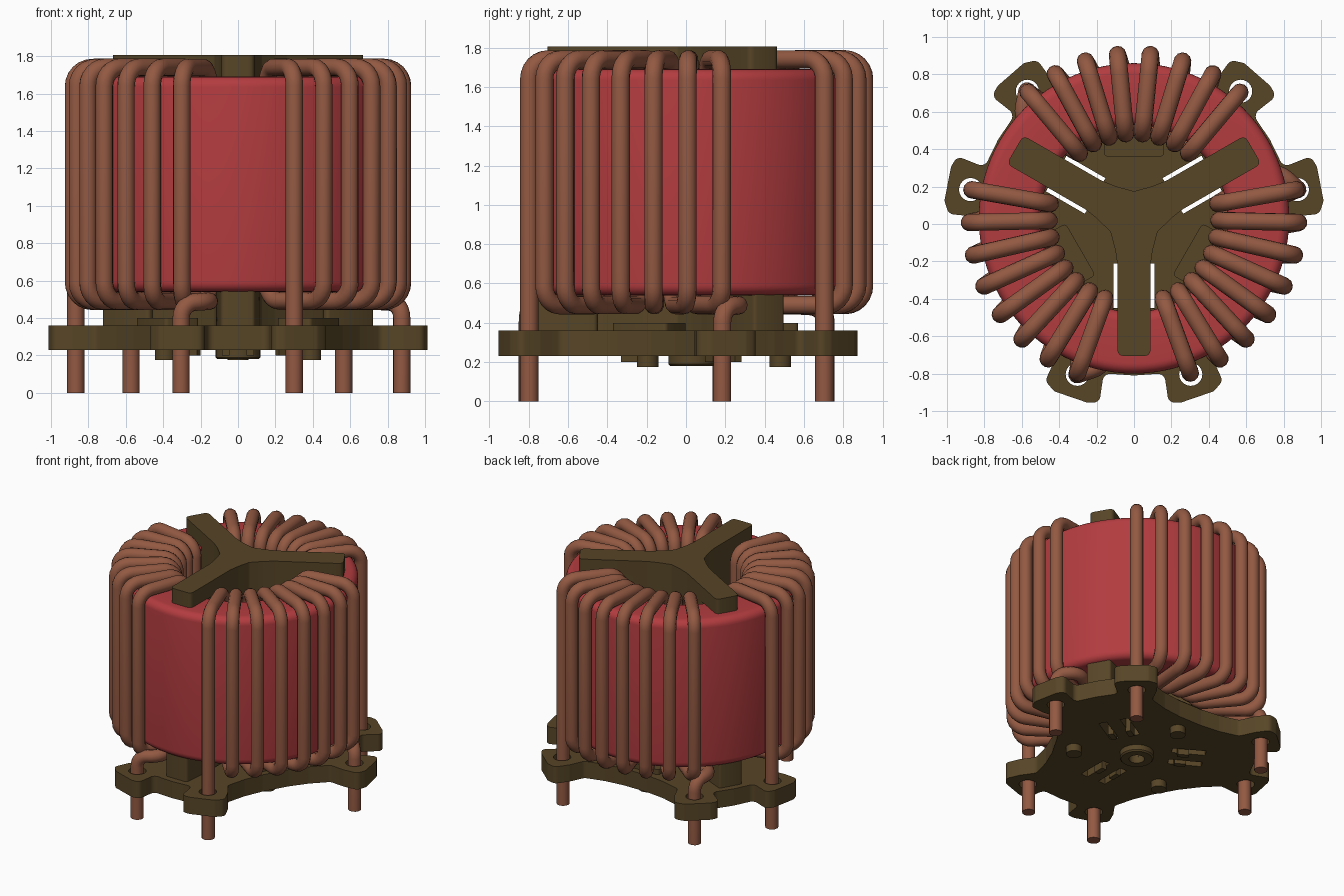
import bpy, bmesh, math
from mathutils import Vector

if "Cube" in bpy.data.objects:
    bpy.data.objects.remove(bpy.data.objects["Cube"])

CY = 0.03                      # centre of the toroid in y
ARMS = (30, 150, 270)          # holder arm directions
COILS = (90, 210, 330)         # winding centre directions


def material(name, rgb):
    m = bpy.data.materials.new(name)
    m.diffuse_color = (*rgb, 1)
    m.use_nodes = True
    m.node_tree.nodes["Principled BSDF"].inputs["Base Color"].default_value = m.diffuse_color
    return m


COPPER = material("copper", (0.29, 0.10, 0.055))
RED = material("red_coating", (0.45, 0.045, 0.05))
OLIVE = material("olive_plastic", (0.095, 0.06, 0.02))


def polar(a, r, z=0.0):
    a = math.radians(a)
    return Vector((r * math.cos(a), CY + r * math.sin(a), z))


def local(a, v, u, z=0.0):
    """Point u along direction a and v sideways (anticlockwise)."""
    a = math.radians(a)
    return Vector((u * math.cos(a) - v * math.sin(a),
                   CY + u * math.sin(a) + v * math.cos(a), z))


def fillet(pts, radius, closed=True, steps=6):
    """Round every corner of a path."""
    out, n = [], len(pts)
    for i, p in enumerate(pts):
        if not closed and i in (0, n - 1):
            out.append(p)
            continue
        da, db = pts[i - 1] - p, pts[(i + 1) % n] - p
        half = da.angle(db) / 2
        if half > 1.54:
            out.append(p)
            continue
        t = min(radius / math.tan(half), 0.49 * da.length, 0.49 * db.length)
        da, db = da.normalized(), db.normalized()
        r = t * math.tan(half)
        c = p + (da + db).normalized() * r / math.sin(half) * 1.0
        c = p + (da + db).normalized() * t / math.cos(half)
        s, e = (p + da * t - c).normalized(), (p + db * t - c).normalized()
        out += [c + s.slerp(e, k / steps) * r for k in range(steps + 1)]
    return out


def finish(bm, name, mat, angle=35):
    bmesh.ops.recalc_face_normals(bm, faces=bm.faces)
    me = bpy.data.meshes.new(name)
    bm.to_mesh(me)
    bm.free()
    ob = bpy.data.objects.new(name, me)
    bpy.context.collection.objects.link(ob)
    if mat:
        me.materials.append(mat)
    smooth(ob, angle)
    return ob


def smooth(ob, angle=35):
    bpy.ops.object.select_all(action='DESELECT')
    bpy.context.view_layer.objects.active = ob
    ob.select_set(True)
    bpy.ops.object.shade_smooth_by_angle(angle=math.radians(angle))


def add_prism(bm, pts, z0, z1):
    f = bm.faces.new([bm.verts.new((p.x, p.y, z0)) for p in pts])
    ext = bmesh.ops.extrude_face_region(bm, geom=[f], use_keep_orig=True)
    for v in ext["geom"]:
        if isinstance(v, bmesh.types.BMVert):
            v.co.z = z1


def rect(a, v0, v1, u0, u1):
    return [local(a, v0, u0), local(a, v0, u1), local(a, v1, u1), local(a, v1, u0)]


def circle(c, r, n=24):
    return [c + Vector((r * math.cos(k * math.tau / n), r * math.sin(k * math.tau / n), 0))
            for k in range(n)]


def prisms(name, outlines, z0, z1, mat=OLIVE):
    bm = bmesh.new()
    for o in outlines:
        add_prism(bm, o, z0, z1)
    return finish(bm, name, mat)


# toroid core: rounded rectangle revolved about z
prof = fillet([Vector((r, 0, z)) for r, z in
               ((0.50, 0.54), (0.83, 0.54), (0.83, 1.69), (0.50, 1.69))], 0.055)
bm = bmesh.new()
N = 96
rings = [[bm.verts.new(polar(360 * k / N, p.x, p.z)) for p in prof] for k in range(N)]
for k in range(N):
    A, B = rings[k], rings[(k + 1) % N]
    for j in range(len(prof)):
        j2 = (j + 1) % len(prof)
        bm.faces.new((A[j], A[j2], B[j2], B[j]))
finish(bm, "toroid_core", RED)

# windings: eight turns each, straight start pin and bent end pin
RO, RI, ZB, ZT = 0.88, 0.455, 0.49, 1.74
for n, mid in enumerate(COILS):
    path = [polar(mid - 40, RO, 0)]
    for i in range(8):
        a = mid - 40 + i * 80 / 7
        if i:
            path.append(polar(a, RO, ZB))
        path += [polar(a, RO, ZT), polar(a, RI, ZT), polar(a, RI, ZB)]
    end = mid + 40
    path += [polar(end + 9, 0.80, 0.49), polar(end, 0.889, 0.48), polar(end, 0.889, 0)]
    pts = fillet(path, 0.10, closed=False)
    cu = bpy.data.curves.new(f"winding_{n + 1}", 'CURVE')
    cu.dimensions = '3D'
    cu.bevel_depth = 0.047
    cu.bevel_resolution = 4
    cu.use_fill_caps = True
    sp = cu.splines.new('POLY')
    sp.points.add(len(pts) - 1)
    for q, p in zip(sp.points, pts):
        q.co = (*p, 1)
    ob = bpy.data.objects.new(cu.name, cu)
    cu.materials.append(COPPER)
    bpy.context.collection.objects.link(ob)
    bpy.ops.object.select_all(action='DESELECT')
    bpy.context.view_layer.objects.active = ob
    ob.select_set(True)
    bpy.ops.object.convert(target='MESH')
    smooth(bpy.context.view_layer.objects.active, 50)

# base plate: paired ears at each arm, scalloped between them
half = [(0.14, 0.83), (0.165, 0.85), (0.185, 0.985), (0.25, 0.985), (0.425, 0.925),
        (0.475, 0.87), (0.43, 0.77), (0.36, 0.67), (0.40, 0.52), (0.46, 0.38)]
outline = []
for a in ARMS:
    outline += [local(a, -v, u) for v, u in reversed(half)]
    outline += [local(a, 0, 0.84)]
    outline += [local(a, v, u) for v, u in half]
base = prisms("base_plate", [fillet(outline, 0.04, steps=4)], 0.23, 0.36)

# pin holes and clip slots
cuts = [circle(polar(a + d, 0.887), 0.062) for a in ARMS for d in (-20, 20)]
cuts += [rect(a, s * 0.05, s * 0.11, 0.24, 0.48) for a in ARMS for s in (-1, 1)]
cuts += [circle(polar(0, 0), 0.055)]
cutter = prisms("hole_cutter", cuts, 0.1, 0.45, None)
cutter.hide_render = True
mod = base.modifiers.new("holes", 'BOOLEAN')
mod.operation = 'DIFFERENCE'
mod.solver = 'EXACT'
mod.object = cutter
bpy.ops.object.select_all(action='DESELECT')
bpy.context.view_layer.objects.active = base
base.select_set(True)
bpy.ops.object.modifier_apply(modifier="holes")
bpy.data.objects.remove(cutter)
smooth(base)


# three-armed holder: tall web in the bore and arms over the core
def star(reach):
    pts = []
    for a in ARMS:
        pts += [local(a, v, u) for v, u in
                ((-0.10, 0.17), (-0.088, 0.25), (-0.088, reach), (0.088, reach),
                 (0.088, 0.25), (0.10, 0.17))]
        pts.append(polar(a + 60, 0.145))
    return fillet(pts, 0.03, steps=4)


prisms("holder_web", [star(0.495)], 0.34, 1.70)
prisms("holder_arms", [star(0.735)], 1.685, 1.805)

# supports under the core, wire rests, clip hooks and feet
prisms("core_support",
       [fillet([local(a, -0.09, 0.79), local(a, 0.09, 0.79), local(a, 0.12, 0.48),
                local(a, -0.12, 0.48)], 0.02, steps=3) for a in ARMS], 0.35, 0.545)
prisms("wire_rest", [fillet(rect(a, -0.16, 0.16, 0.33, 0.54), 0.02, steps=3)
                     for a in COILS], 0.35, 0.40)
prisms("clip_hook", [rect(a, s * 0.045, s * 0.085, 0.28, 0.36)
                     for a in ARMS for s in (-1, 1)], 0.20, 0.36)
prisms("foot_stub", [circle(polar(a, 0.45), 0.055) for a in COILS], 0.175, 0.24)

# hollow boss under the middle
bm = bmesh.new()
lip = [(0.055, 0.24), (0.055, 0.18), (0.11, 0.18), (0.12, 0.19), (0.12, 0.24)]
rings = [[bm.verts.new(polar(k * 11.25, r, z)) for r, z in lip] for k in range(32)]
for k in range(32):
    A, B = rings[k], rings[(k + 1) % 32]
    for j in range(5):
        bm.faces.new((A[j], A[(j + 1) % 5], B[(j + 1) % 5], B[j]))
finish(bm, "centre_boss", OLIVE)
